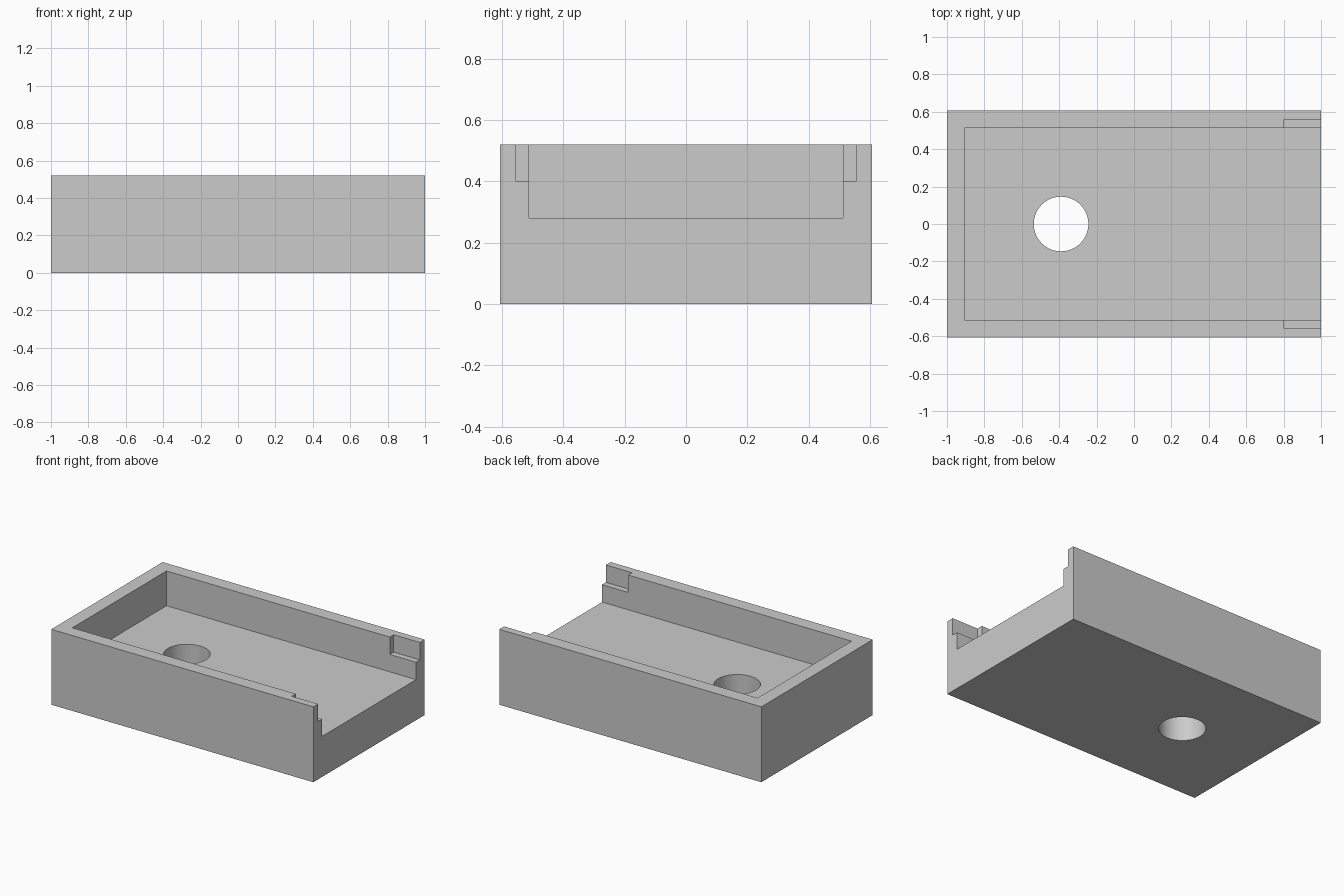
import bpy, math

old = bpy.data.objects.get("Cube")
if old:
    bpy.data.objects.remove(old, do_unlink=True)

HALF_WIDTH, HEIGHT = 0.607, 0.52
ABOVE = HEIGHT + 0.2   # cutters reach past the rim
BEYOND = 1.2           # and past the open end


def box(name, x, y, z):
    """Box spanning the given (low, high) ranges."""
    spans = (x, y, z)
    bpy.ops.mesh.primitive_cube_add(size=1, location=[(a + b) / 2 for a, b in spans])
    obj = bpy.context.object
    obj.name = name
    obj.scale = [b - a for a, b in spans]
    bpy.ops.object.transform_apply(location=True, rotation=False, scale=True)
    return obj


def cut(target, cutter):
    """Subtract the cutter and remove it."""
    cutter.hide_render = True
    mod = target.modifiers.new("cut", 'BOOLEAN')
    mod.operation = 'DIFFERENCE'
    mod.solver = 'EXACT'
    mod.object = cutter
    bpy.context.view_layer.objects.active = target
    bpy.ops.object.modifier_apply(modifier=mod.name)
    bpy.data.objects.remove(cutter, do_unlink=True)


# Solid tray block
tray = box("tray", (-1, 1), (-HALF_WIDTH, HALF_WIDTH), (0, HEIGHT))

# Cavity, open at the +x end
cut(tray, box("cavity_cutter", (-0.905, BEYOND), (-0.513, 0.513), (0.28, ABOVE)))

# Stepped notches in both side walls at the open end
for side in (-1, 1):
    y = sorted((side * 0.45, side * 0.555))
    cut(tray, box("notch_cutter", (0.8, BEYOND), y, (0.4, ABOVE)))

# Round hole through the floor
bpy.ops.mesh.primitive_cylinder_add(vertices=64, radius=0.146, depth=1, location=(-0.39, 0, 0))
cut(tray, bpy.context.object)

# Plain grey finish
grey = bpy.data.materials.new("grey")
grey.use_nodes = True
colour = (0.6, 0.6, 0.6, 1)
grey.diffuse_color = colour
grey.node_tree.nodes["Principled BSDF"].inputs["Base Color"].default_value = colour
tray.data.materials.clear()
tray.data.materials.append(grey)

# Smooth hole wall, sharp edges elsewhere
bpy.ops.object.select_all(action='DESELECT')
tray.select_set(True)
bpy.context.view_layer.objects.active = tray
bpy.ops.object.shade_smooth_by_angle(angle=math.radians(30))
